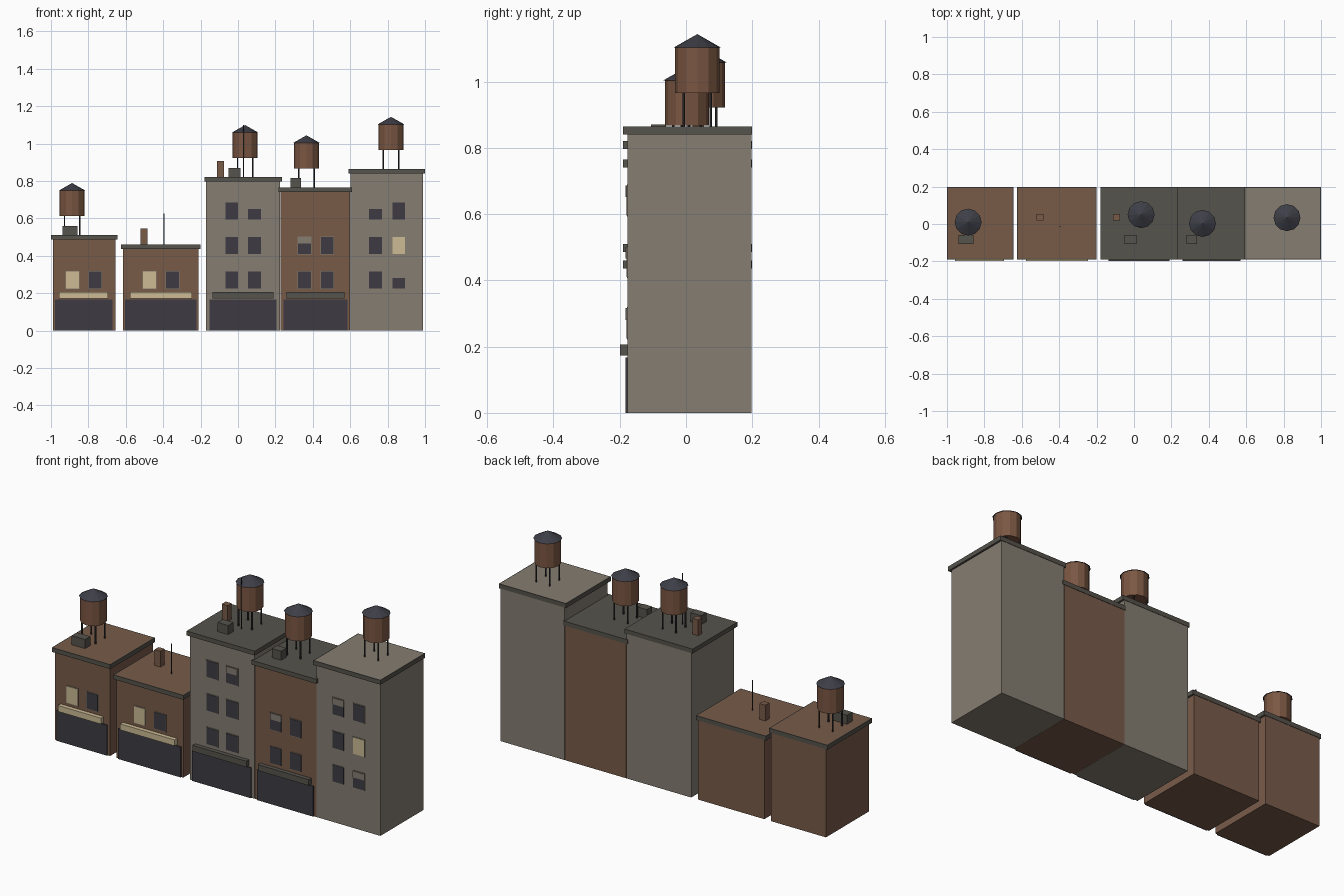
import bpy, bmesh
from mathutils import Matrix, Vector

cube = bpy.data.objects.get("Cube")
if cube:
    bpy.data.objects.remove(cube, do_unlink=True)


def srgb(code):
    vals = [int(code[i:i + 2], 16) / 255 for i in (0, 2, 4)]
    return [v / 12.92 if v <= 0.04045 else ((v + 0.055) / 1.055) ** 2.4 for v in vals] + [1]


def material(name, code):
    m = bpy.data.materials.new(name)
    m.use_nodes = True
    m.diffuse_color = srgb(code)
    m.node_tree.nodes["Principled BSDF"].inputs["Base Color"].default_value = srgb(code)
    return m


BRICK = material("brick", "785B49")
STONE = material("stone", "857D71")
TRIM = material("dark trim", "56534C")
GLASS = material("dark glass", "3D3B42")
CREAM = material("lit cream", "CCBB95")
WOOD = material("tank wood", "7A5642")
SLATE = material("tank roof slate", "3E3F47")
METAL = material("dark metal", "303033")


def finish(name, bm, *mats):
    mesh = bpy.data.meshes.new(name)
    bm.to_mesh(mesh)
    bm.free()
    for m in mats:
        mesh.materials.append(m)
    ob = bpy.data.objects.new(name, mesh)
    bpy.context.collection.objects.link(ob)
    return ob


def add_box(bm, x, y, z):
    """Box from (min, max) pairs."""
    size = Vector([b - a for a, b in (x, y, z)])
    mid = Vector([(a + b) / 2 for a, b in (x, y, z)])
    bmesh.ops.create_cube(bm, size=1, matrix=Matrix.Translation(mid) @ Matrix.Diagonal(size).to_4x4())


def box(name, mat, x, y, z):
    bm = bmesh.new()
    add_box(bm, x, y, z)
    return finish(name, bm, mat)


def add_cone(bm, x, y, z, r1, r2, sides):
    bmesh.ops.create_cone(bm, cap_ends=True, segments=sides, radius1=r1, radius2=r2, depth=z[1] - z[0],
                          matrix=Matrix.Translation((x, y, (z[0] + z[1]) / 2)))


def cone(name, mat, *args):
    bm = bmesh.new()
    add_cone(bm, *args)
    return finish(name, bm, mat)


FRONT, BACK = -0.176, 0.197


def cornice(name, x, top, roof):
    # Overhanging slab with the roof surface inset into its top face
    bm = bmesh.new()
    add_box(bm, (x[0] - 0.01, x[1] + 0.01), (FRONT - 0.014, BACK + 0.002), (top - 0.024, top))
    bm.normal_update()
    upper = [f for f in bm.faces if f.normal.z > 0.9]
    bmesh.ops.inset_region(bm, faces=upper, thickness=0.008)
    upper[0].material_index = 1
    finish(name, bm, TRIM, roof)


def window(name, x, z, style):
    w, h = 0.068, 0.091
    box(name + "_frame", STONE, (x - w / 2 - 0.003, x + w / 2 + 0.003), (FRONT - 0.002, FRONT + 0.002),
        (z - 0.003, z + h + 0.003))
    box(name + "_pane", CREAM if style == "lit" else GLASS, (x - w / 2, x + w / 2),
        (FRONT - 0.004, FRONT), (z, z + h))
    if style == "blind":
        box(name + "_blind", STONE, (x - w / 2, x + w / 2), (FRONT - 0.006, FRONT), (z + h - 0.035, z + h))


def water_tank(name, x, y, roof):
    base = roof + 0.102
    bm = bmesh.new()
    for sx in (-1, 1):
        for sy in (-1, 1):
            add_cone(bm, x + sx * 0.041, y + sy * 0.041, (roof, base + 0.002), 0.004, 0.004, 6)
    finish(name + "_legs", bm, METAL)
    cone(name + "_barrel", WOOD, x, y, (base, base + 0.136), 0.067, 0.067, 12)
    cone(name + "_roof", SLATE, x, y, (base + 0.136, base + 0.177), 0.072, 0, 12)


# Walls, roofs, windows, shops and rooftop parts of each house in the row
houses = [
    dict(x=(-0.99, -0.655), top=0.51, wall=BRICK, roof=BRICK, rows=1, cols=(-0.885, -0.763),
         special={(0, 0): "lit"}, awning=CREAM, shop=(-0.978, -0.67), sign=(-0.957, -0.695),
         tank=(-0.887, 0.01), vent=(-0.938, -0.857)),
    dict(x=(-0.615, -0.21), top=0.46, wall=BRICK, roof=BRICK, rows=1, cols=(-0.473, -0.35),
         special={(0, 0): "lit"}, awning=CREAM, shop=(-0.604, -0.222), sign=(-0.578, -0.246),
         chimney=-0.503, antenna=(-0.396, 0.625)),
    dict(x=(-0.17, 0.225), top=0.82, wall=STONE, roof=TRIM, rows=3, cols=(-0.033, 0.088),
         special={(2, 1): "blind"}, awning=TRIM, shop=(-0.152, 0.206), sign=(-0.137, 0.19),
         tank=(0.038, 0.05), vent=(-0.05, 0.014), chimney=-0.094, antenna=(0.03, 1.1)),
    dict(x=(0.226, 0.6), top=0.765, wall=BRICK, roof=TRIM, rows=2, cols=(0.355, 0.477),
         special={(1, 0): "blind"}, awning=TRIM, shop=(0.243, 0.585), sign=(0.26, 0.57),
         tank=(0.366, 0.003), vent=(0.28, 0.337)),
    dict(x=(0.601, 0.99), top=0.864, wall=STONE, roof=STONE, rows=3, cols=(0.735, 0.859),
         special={(0, 1): "blind", (1, 1): "lit", (2, 0): "blind"}, tank=(0.818, 0.034)),
]

for n, h in enumerate(houses, 1):
    tag, top = f"house_{n}_", h["top"]
    box(tag + "walls", h["wall"], h["x"], (FRONT, BACK), (0, top - 0.012))
    cornice(tag + "cornice", h["x"], top, h["roof"])
    for row in range(h["rows"]):
        for col, x in enumerate(h["cols"]):
            window(f"{tag}window_{row}_{col}", x, 0.225 + row * 0.185, h["special"].get((row, col)))
    if "shop" in h:
        box(tag + "shopfront", GLASS, h["shop"], (FRONT - 0.006, FRONT), (0, 0.167))
        box(tag + "awning", h["awning"], h["sign"], (-0.199, FRONT), (0.173, 0.206))
    if "tank" in h:
        water_tank(tag + "water_tank", *h["tank"], top)
    if "vent" in h:
        box(tag + "roof_unit", TRIM, h["vent"], (-0.106, -0.06), (top, top + 0.05))
    if "chimney" in h:
        c = h["chimney"]
        box(tag + "chimney", BRICK, (c - 0.018, c + 0.018), (0.019, 0.054), (top, top + 0.087))
    if "antenna" in h:
        x, tip = h["antenna"]
        cone(tag + "antenna", METAL, x, -0.013, (top, tip), 0.003, 0.003, 6)
